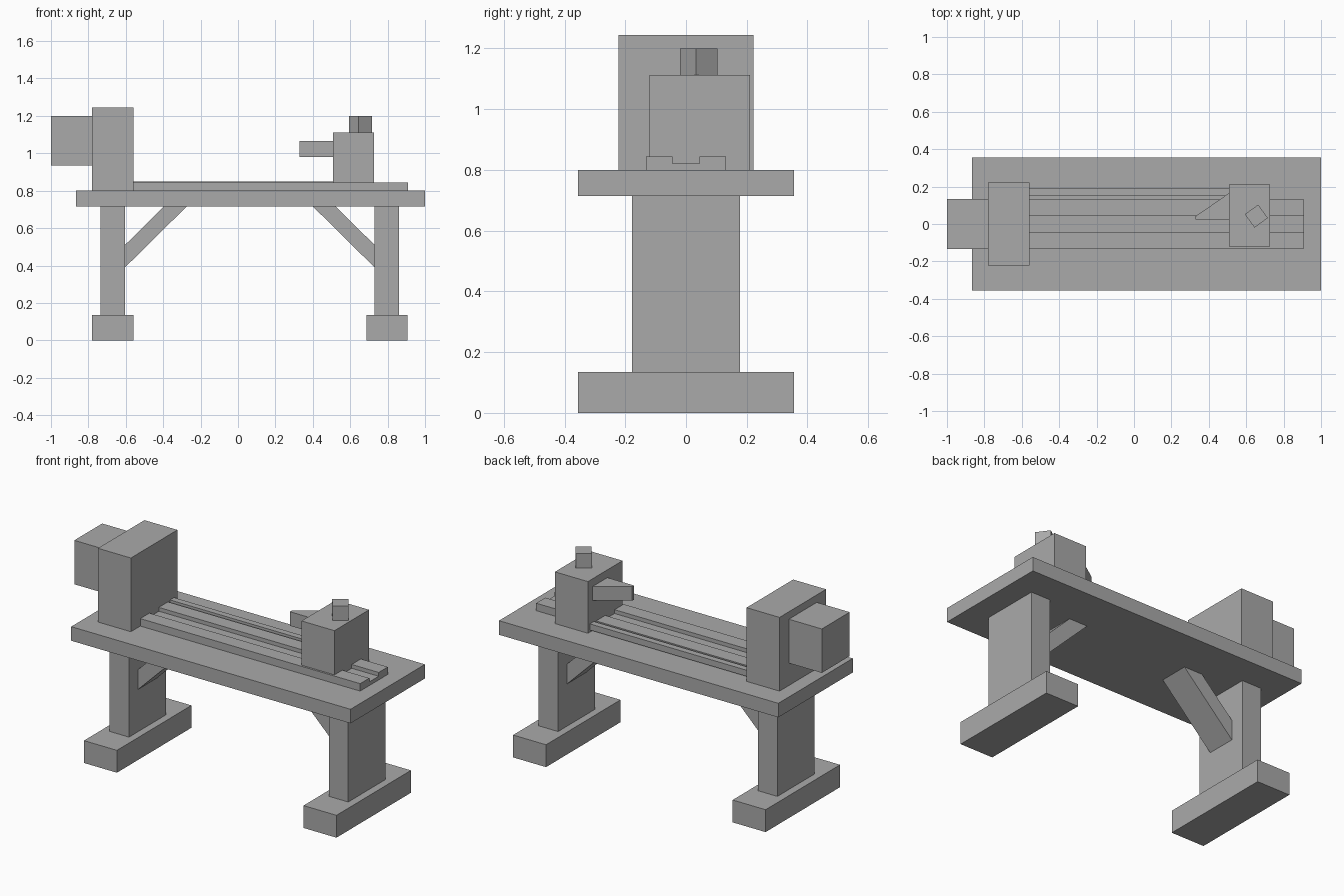
import bpy, bmesh
from math import radians
from mathutils import Vector, Matrix

cube = bpy.data.objects.get("Cube")
if cube:
    bpy.data.objects.remove(cube, do_unlink=True)

grey = bpy.data.materials.new("plain grey")
grey.use_nodes = True
COLOR = (0.4, 0.4, 0.4, 1)
grey.diffuse_color = COLOR
grey.node_tree.nodes["Principled BSDF"].inputs["Base Color"].default_value = COLOR


def finish(name, bm):
    bmesh.ops.recalc_face_normals(bm, faces=bm.faces)
    mesh = bpy.data.meshes.new(name)
    bm.to_mesh(mesh)
    bm.free()
    mesh.materials.append(grey)
    obj = bpy.data.objects.new(name, mesh)
    bpy.context.collection.objects.link(obj)
    return obj


def box(name, x, y, z, turn=0):
    """Box from ranges along each axis, turned about its own vertical axis."""
    spans = (x, y, z)
    centre = Vector([(a + b) / 2 for a, b in spans])
    size = Matrix.Diagonal([b - a for a, b in spans] + [1])
    bm = bmesh.new()
    bmesh.ops.create_cube(bm, size=1, matrix=Matrix.Translation(centre)
                          @ Matrix.Rotation(radians(turn), 4, "Z") @ size)
    return finish(name, bm)


def prism(name, profile, axis, start, end):
    """Extrude a 2D profile along an axis (0 = x, 1 = y, 2 = z)."""
    def place(p):
        p = list(p)
        p.insert(axis, start)
        return p
    bm = bmesh.new()
    face = bm.faces.new([bm.verts.new(place(p)) for p in profile])
    grown = bmesh.ops.extrude_face_region(bm, geom=[face])["geom"]
    shift = Vector([end - start if i == axis else 0 for i in range(3)])
    bmesh.ops.translate(bm, vec=shift,
                        verts=[v for v in grown if isinstance(v, bmesh.types.BMVert)])
    return finish(name, bm)


# Bench top
box("bench_top", (-0.865, 1.0), (-0.355, 0.355), (0.715, 0.80))

# Stands: foot, post and diagonal brace, mirrored on each end
MIDDLE = 0.063
for side, sign in (("right", -1), ("left", 1)):
    def across(a, b):
        return sorted((MIDDLE + sign * a, MIDDLE + sign * b))
    box(side + "_foot", across(0.623, 0.843), (-0.355, 0.355), (0, 0.135))
    box(side + "_post", across(0.667, 0.797), (-0.177, 0.177), (0.135, 0.715))
    brace = [(0.667, 0.39), (0.667, 0.51), (0.46, 0.715), (0.338, 0.715)]
    prism(side + "_brace", [(MIDDLE + sign * x, z) for x, z in brace], 1, -0.09, 0.09)

# Slotted bed and the feed bar behind it
slot = [(-0.132, 0.80), (0.132, 0.80), (0.132, 0.845), (0.045, 0.845),
        (0.045, 0.822), (-0.045, 0.822), (-0.045, 0.845), (-0.132, 0.845)]
prism("slotted_bed", slot, 0, -0.60, 0.908)
box("feed_bar", (-0.60, 0.55), (0.152, 0.19), (0.812, 0.849))

# Headstock and motor housing
box("headstock", (-0.78, -0.56), (-0.222, 0.222), (0.80, 1.245))
box("motor_housing", (-1.0, -0.78), (-0.133, 0.133), (0.935, 1.20))

# Tailstock with tapered centre and turned clamp block
box("tailstock", (0.508, 0.728), (-0.12, 0.21), (0.80, 1.112))
taper = [(0.33, 0.024), (0.508, 0.024), (0.508, 0.165), (0.33, 0.042)]
prism("tailstock_centre", taper, 2, 0.98, 1.065)
box("clamp_block", (0.61, 0.698), (-0.002, 0.086), (1.112, 1.20), turn=36)
